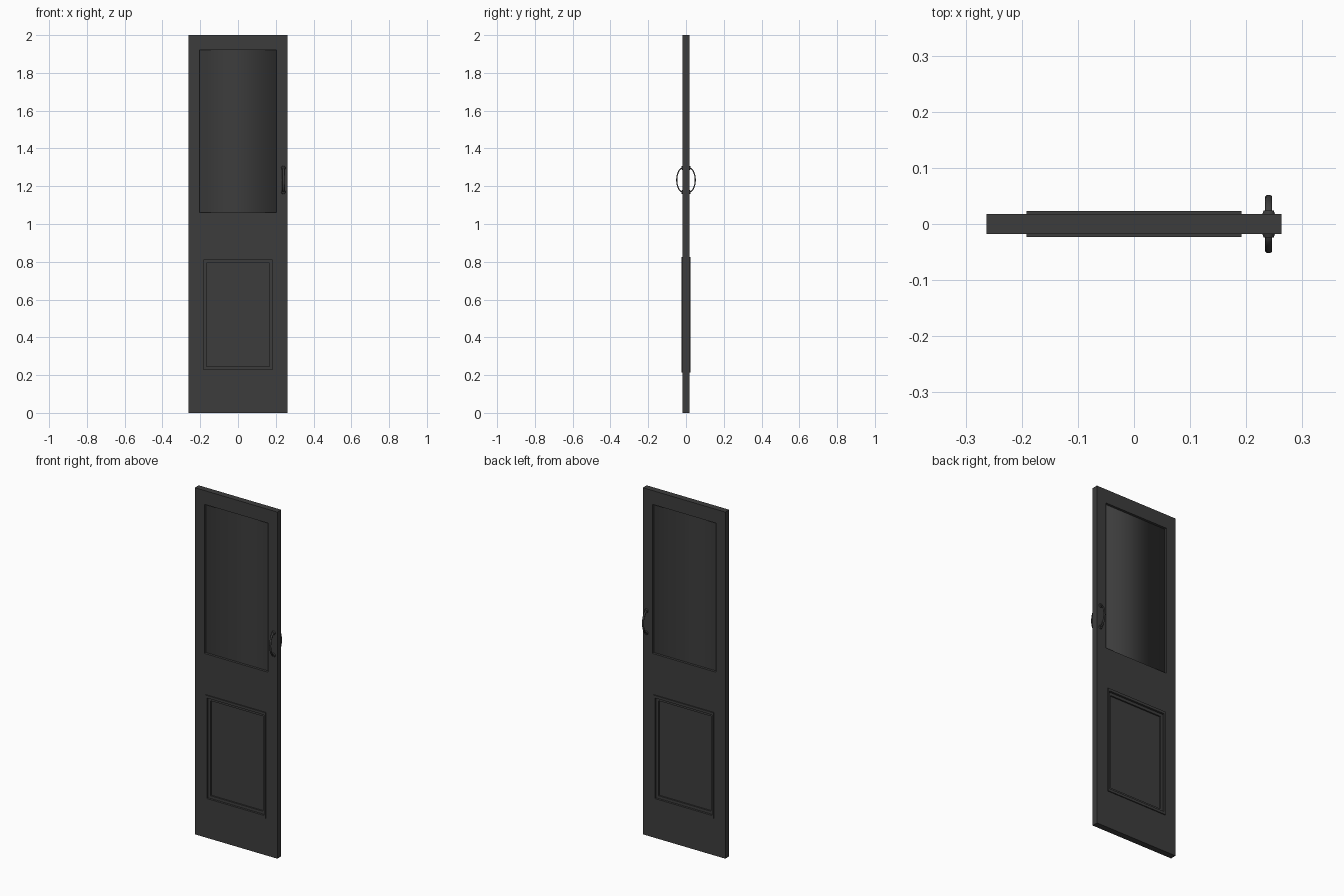
import bpy, bmesh
from math import pi
from mathutils import Matrix

cube = bpy.data.objects.get("Cube")
if cube:
    bpy.data.objects.remove(cube, do_unlink=True)

# Single dark paint for the whole door
paint = bpy.data.materials.new("dark_grey_paint")
paint.use_nodes = True
paint.diffuse_color = (0.046, 0.046, 0.046, 1)
paint.node_tree.nodes["Principled BSDF"].inputs["Base Color"].default_value = paint.diffuse_color


def make_object(name, bm):
    bmesh.ops.recalc_face_normals(bm, faces=bm.faces)
    mesh = bpy.data.meshes.new(name)
    bm.to_mesh(mesh)
    bm.free()
    mesh.materials.append(paint)
    obj = bpy.data.objects.new(name, mesh)
    bpy.context.collection.objects.link(obj)
    return obj


def box(name, half_x, half_y, z0, z1):
    bm = bmesh.new()
    bmesh.ops.create_cube(bm, size=2)
    bmesh.ops.scale(bm, vec=(half_x, half_y, (z1 - z0) / 2), verts=bm.verts)
    bmesh.ops.translate(bm, vec=(0, 0, (z0 + z1) / 2), verts=bm.verts)
    return make_object(name, bm)


def ring(name, outer, inner, half_y):
    """Rectangular frame; outer and inner are (half_x, z0, z1)."""
    bm = bmesh.new()
    loops = []
    for (hx, z0, z1), y in ((outer, -half_y), (outer, half_y), (inner, half_y), (inner, -half_y)):
        loops.append([bm.verts.new((x, y, z)) for x, z in ((-hx, z0), (hx, z0), (hx, z1), (-hx, z1))])
    for i in range(4):
        a, b = loops[i], loops[(i + 1) % 4]
        for j in range(4):
            k = (j + 1) % 4
            bm.faces.new((a[j], a[k], b[k], b[j]))
    return make_object(name, bm)


def smooth(obj, angle):
    bpy.ops.object.select_all(action="DESELECT")
    obj.select_set(True)
    bpy.context.view_layer.objects.active = obj
    bpy.ops.object.shade_smooth_by_angle(angle=angle)


# Nested outlines of the lower panel
MOULD = (0.192, 0.215, 0.825)
OPENING = (0.183, 0.23, 0.81)
FIELD = (0.167, 0.246, 0.794)
WINDOW = (0.203, 1.06, 1.92)

# Door leaf with the window and panel openings cut through
leaf = box("door_leaf", 0.263, 0.0177, 0, 2)
cutters = [box("opening_cutter", hx, 0.1, z0, z1) for hx, z0, z1 in (WINDOW, OPENING)]
for cutter in cutters:
    cutter.hide_render = True
    mod = leaf.modifiers.new("opening", "BOOLEAN")
    mod.operation = "DIFFERENCE"
    mod.solver = "EXACT"
    mod.object = cutter
bpy.context.view_layer.update()
cut = leaf.evaluated_get(bpy.context.evaluated_depsgraph_get())
cut_mesh = bpy.data.meshes.new_from_object(cut)
leaf.modifiers.clear()
leaf.data = cut_mesh
for cutter in cutters:
    bpy.data.objects.remove(cutter, do_unlink=True)

# Lower panel: raised moulding, inner step, sunken field
ring("panel_moulding", MOULD, OPENING, 0.0235)
ring("panel_step", OPENING, FIELD, 0.012)
box("panel_field", FIELD[0], 0.004, *FIELD[1:])

# Window pane: softly shaded around its vertical edges
bm = bmesh.new()
hx, z0, z1 = WINDOW
corners = ((-hx, -0.004), (hx, -0.004), (hx, 0.004), (-hx, 0.004))
low = [bm.verts.new((x, y, z0)) for x, y in corners]
high = [bm.verts.new((x, y, z1)) for x, y in corners]
for i in range(4):
    j = (i + 1) % 4
    bm.faces.new((low[i], low[j], high[j], high[i]))
smooth(make_object("window_pane", bm), pi)

# Pull handles on both faces
HANDLE_X, HANDLE_Z = 0.24, 1.233
BOW = ((0.017, 0.064), (0.03, 0.058), (0.043, 0.036), (0.048, 0.014))
path = list(BOW) + [(y, -z) for y, z in reversed(BOW)]
for side, label in ((-1, "front"), (1, "back")):
    curve = bpy.data.curves.new(label + "_handle_grip", "CURVE")
    curve.dimensions = "3D"
    curve.bevel_depth = 0.003
    curve.bevel_resolution = 2
    curve.resolution_u = 4
    curve.use_fill_caps = True
    spline = curve.splines.new("BEZIER")
    spline.bezier_points.add(len(path) - 1)
    for point, (y, z) in zip(spline.bezier_points, path):
        point.co = (0, side * y, z)
        point.handle_left_type = point.handle_right_type = "AUTO"
    curve.materials.append(paint)
    grip = bpy.data.objects.new(label + "_handle_grip", curve)
    grip.location = (HANDLE_X, 0, HANDLE_Z)
    grip.scale.x = 2.1
    bpy.context.collection.objects.link(grip)

    # Round mounting bosses at both ends of the grip
    for end, where in ((-1, "lower"), (1, "upper")):
        bm = bmesh.new()
        place = Matrix.Translation((HANDLE_X, side * 0.02, HANDLE_Z + end * 0.064))
        bmesh.ops.create_cone(bm, cap_ends=True, segments=20, radius1=0.012, radius2=0.009,
                              depth=0.009, matrix=place @ Matrix.Rotation(-side * pi / 2, 4, "X"))
        smooth(make_object(f"{label}_{where}_handle_boss", bm), 0.6)
